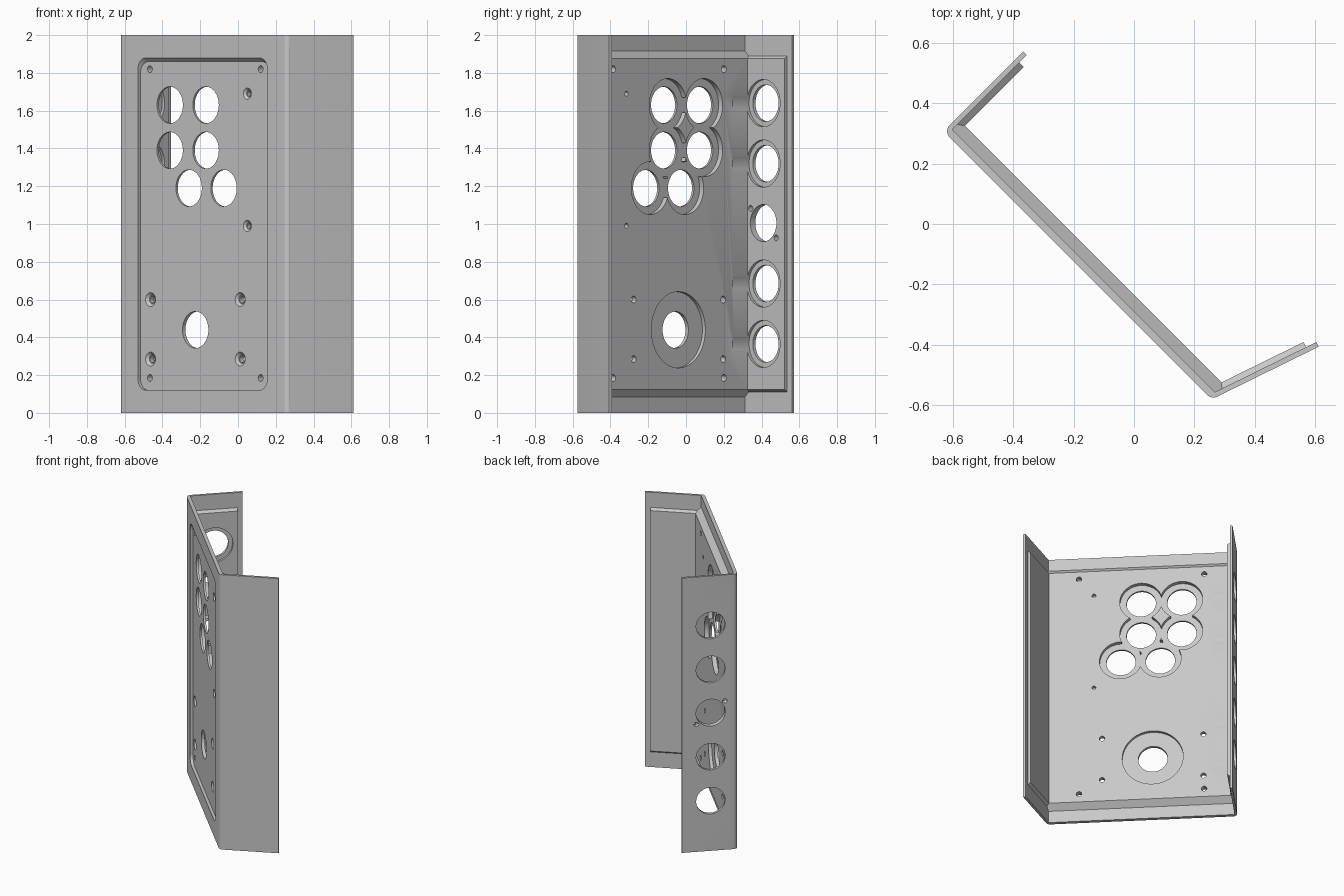
import bpy, bmesh, math
from mathutils import Vector, Matrix

if "Cube" in bpy.data.objects:
    bpy.data.objects.remove(bpy.data.objects["Cube"])

grey = bpy.data.materials.new("panel_grey")
grey.diffuse_color = (0.58, 0.58, 0.58, 1)
grey.use_nodes = True
grey.node_tree.nodes["Principled BSDF"].inputs["Base Color"].default_value = grey.diffuse_color


def frame(origin, angle, side):
    """Panel frame: u along the panel, v up, w inward from the outer face."""
    a = math.radians(angle)
    d = Vector((math.cos(a), math.sin(a), 0))
    n = Vector((-d.y, d.x, 0)) * side
    m = Matrix((d, Vector((0, 0, 1)), n)).transposed().to_4x4()
    m.translation = (origin[0], origin[1], 0)
    return m


MAIN = frame((-0.1625, -0.1625), -45, 1)
LEFT = frame((-0.6325, 0.3075), 45, -1)
RIGHT = frame((0.257, -0.582), 26.2, 1)


def loft(name, m, ring0, w0, ring1, w1):
    """Solid between two matching outlines at depths w0 and w1."""
    bm = bmesh.new()
    a = [bm.verts.new(m @ Vector((u, v, w0))) for u, v in ring0]
    b = [bm.verts.new(m @ Vector((u, v, w1))) for u, v in ring1]
    bm.faces.new(a)
    bm.faces.new(b[::-1])
    for i in range(len(a)):
        j = (i + 1) % len(a)
        bm.faces.new((a[j], a[i], b[i], b[j]))
    if bm.calc_volume(signed=True) < 0:
        bmesh.ops.reverse_faces(bm, faces=bm.faces[:])
    me = bpy.data.meshes.new(name)
    bm.to_mesh(me)
    bm.free()
    me.materials.append(grey)
    ob = bpy.data.objects.new(name, me)
    bpy.context.collection.objects.link(ob)
    return ob


def circle(u, v, r, n=48):
    return [(u + r * math.cos(2 * math.pi * i / n), v + r * math.sin(2 * math.pi * i / n))
            for i in range(n)]


def rect(u0, u1, v0, v1):
    return [(u0, v0), (u1, v0), (u1, v1), (u0, v1)]


def round_rect(u0, u1, v0, v1, r, n=8):
    pts = []
    for k, (u, v) in enumerate(rect(u0 + r, u1 - r, v0 + r, v1 - r)):
        for i in range(n + 1):
            t = math.pi * (1 + k / 2 + i / n / 2)
            pts.append((u + r * math.cos(t), v + r * math.sin(t)))
    return pts


def volume(me):
    bm = bmesh.new()
    bm.from_mesh(me)
    vol = bm.calc_volume(signed=True)
    bm.free()
    return vol


def combine(tool, op):
    """Boolean the tool into the panel, accepting only a sound result."""
    old = volume(panel.data)
    mod = panel.modifiers.new("cut", 'BOOLEAN')
    mod.operation, mod.object = op, tool
    result = None
    for solver in ('EXACT', 'MANIFOLD', 'FLOAT'):
        mod.solver = solver
        bpy.context.view_layer.update()
        deps = bpy.context.evaluated_depsgraph_get()
        me = bpy.data.meshes.new_from_object(panel.evaluated_get(deps))
        new = volume(me) if len(me.polygons) else 0
        if 0.5 * old < new < 4 * old and (new > old) == (op == 'UNION'):
            result = me
            break
    panel.modifiers.remove(mod)
    if result:
        panel.data = result
    bpy.data.objects.remove(tool)


def drill(m, u, v, r, w0=-0.1, w1=0.15, r1=None):
    combine(loft("cutter", m, circle(u, v, r), w0, circle(u, v, r1 or r), w1), 'DIFFERENCE')


# Folded sheet: three walls with rounded outer bends
def at(m, u, w):
    p = m @ Vector((u, 0, w))
    return p.x, p.y


def bend(corner, a0, a1, r, n=6):
    """Arc tangent to both walls meeting at the corner."""
    a0, a1 = math.radians(a0), math.radians(a1)
    t = r * math.tan((a1 - a0) / 2)
    cx = corner[0] - t * math.cos(a0) - r * math.sin(a0)
    cy = corner[1] - t * math.sin(a0) + r * math.cos(a0)
    return [(cx + r * math.sin(a0 + (a1 - a0) * i / n), cy - r * math.cos(a0 + (a1 - a0) * i / n))
            for i in range(n + 1)]


outer = [at(LEFT, 0.375, 0)] + bend((-0.6325, 0.3075), -135, -45, 0.03) \
    + bend((0.257, -0.582), -45, 26.2, 0.03) + [at(RIGHT, 0.396, 0)]
inner = [at(RIGHT, 0.396, 0.017), at(MAIN, 0.5836, 0.025),
         at(MAIN, -0.648, 0.025), at(LEFT, 0.375, 0.017)]
profile = outer + inner
panel = loft("bent_panel", Matrix.Identity(4), profile, 0, profile, 2)

# Thickened inner slabs with sloping top and bottom edges
for m, u0, u1, z0, w0, w1, c in ((MAIN, -0.655, 0.598, 0.075, 0.015, 0.064, 0.05),
                                 (LEFT, 0.035, 0.34, 0.105, 0.01, 0.038, 0.02),
                                 (RIGHT, 0.022, 0.358, 0.105, 0.01, 0.036, 0.02)):
    combine(loft("slab", m, rect(u0, u1, z0, 2 - z0), w0,
                 rect(u0, u1, z0 + c, 2 - z0 - c), w1), 'UNION')

# Shallow rounded recess on the outer face, sloped along its top edge
combine(loft("recess", MAIN, round_rect(-0.52, 0.449, 0.12, 1.9, 0.06), -0.02,
             round_rect(-0.52, 0.449, 0.12, 1.86, 0.06), 0.02), 'DIFFERENCE')

# Button holes with wide inner counterbores
for u, v in ((-0.3, 1.63), (-0.031, 1.63), (-0.3, 1.39), (-0.031, 1.39), (-0.158, 1.19), (0.103, 1.19)):
    drill(MAIN, u, v, 0.097)
    drill(MAIN, u, v, 0.14, 0.034)

# Lever hole and its round inner pocket
drill(MAIN, -0.109, 0.44, 0.097)
drill(MAIN, -0.109, 0.44, 0.202, 0.042)

# Corner screw holes
for u in (-0.45, 0.379):
    for v in (0.185, 1.82):
        drill(MAIN, u, v, 0.018, w1=0.1)

# Countersunk screw holes: (u, v, head radius, shaft radius)
sinks = [(u, v, 0.037, 0.018) for u in (-0.445, 0.226) for v in (0.285, 0.6)]
sinks += [(0.28, v, 0.03, 0.013) for v in (0.99, 1.69)]
for u, v, head, shaft in sinks:
    drill(MAIN, u, v, shaft, w1=0.1)
    drill(MAIN, u, v, head + 0.01, 0.01, 0.015 + head - shaft, shaft + 0.005)

# Side flange holes with inner counterbores, and the plain connector hole
for v in (0.365, 0.685, 1.32, 1.64):
    drill(LEFT, 0.182, v, 0.097)
    drill(LEFT, 0.182, v, 0.125, 0.017 + 0.003)
drill(LEFT, 0.182, 1.005, 0.098)
for s in (-1, 1):
    drill(LEFT, 0.182 + 0.095 * s, 1.005 - 0.078 * s, 0.016)

# Smooth bends and bores, keep machined edges sharp
panel.data.name = "bent_panel"
bpy.ops.object.select_all(action='DESELECT')
panel.select_set(True)
bpy.context.view_layer.objects.active = panel
bpy.ops.object.shade_smooth_by_angle(angle=math.radians(30))
